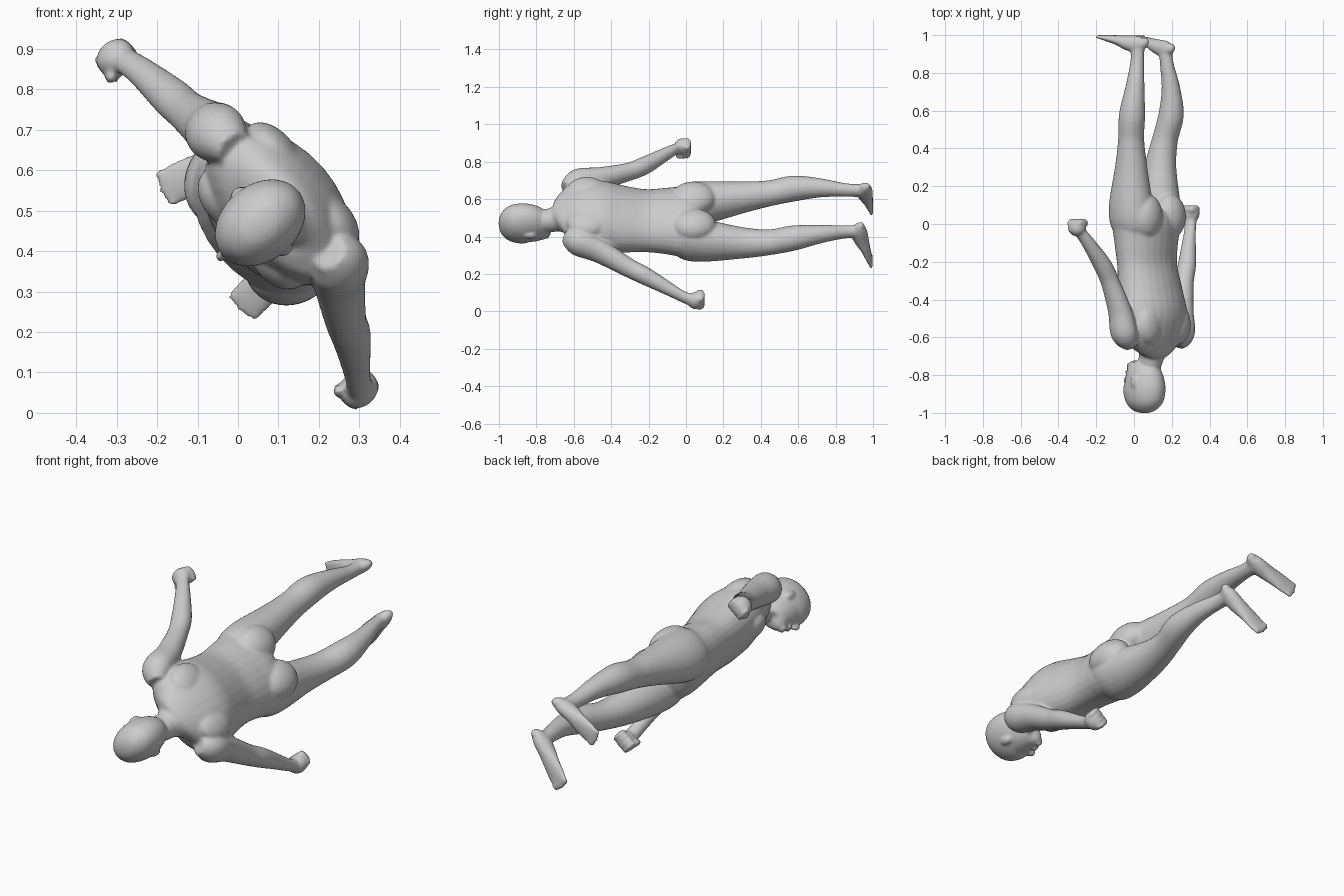
import bpy, bmesh, math
from mathutils import Vector, Matrix

# Body axes: U = across the shoulders, V = the way the face looks, Y = head to feet
U = Vector((-0.65, 0, 0.76)).normalized()
V = Vector((-0.76, 0, -0.65)).normalized()
Y = Vector((0, 1, 0))
bm = bmesh.new()


def spline(a, b, c, d, t):
    return 0.5 * (2 * b + (c - a) * t + (2 * a - 5 * b + 4 * c - d) * t * t
                  + (3 * b - a - 3 * c + d) * t ** 3)


def tube(sections, side=U, steps=5, n=28):
    """Closed smooth loft through (x, y, z, half width, half depth)."""
    s = [sections[0]] + list(sections) + [sections[-1]]
    pts = []
    for i in range(1, len(s) - 2):
        for k in range(steps):
            pts.append([spline(*(s[i + j][m] for j in (-1, 0, 1, 2)), k / steps)
                        for m in range(5)])
    pts.append(list(sections[-1]))
    rings = []
    for i, p in enumerate(pts):
        t = (Vector(pts[min(i + 1, len(pts) - 1)][:3])
             - Vector(pts[max(i - 1, 0)][:3])).normalized()
        a = (side - t * side.dot(t)).normalized()
        b = t.cross(a)
        rings.append([bm.verts.new(Vector(p[:3])
                      + a * max(p[3], .003) * math.cos(2 * math.pi * k / n)
                      + b * max(p[4], .003) * math.sin(2 * math.pi * k / n))
                      for k in range(n)])
    for r, q in zip(rings, rings[1:]):
        for k in range(n):
            bm.faces.new((r[k], r[(k + 1) % n], q[(k + 1) % n], q[k]))
    bm.faces.new(rings[0])
    bm.faces.new(rings[-1])


def blob(c, l, y, f, radii, ax=(U, Y, V)):
    """Ellipsoid offset from centre c by l across, y along and f forward."""
    pos = Vector(c) + U * l + Y * y + V * f
    m = Matrix([a * r for a, r in zip(ax, radii)]).transposed().to_4x4()
    m.translation = pos
    bmesh.ops.create_uvsphere(bm, u_segments=24, v_segments=14, radius=1, matrix=m)


# Torso and neck
tube([(.08, -.80, .48, .05, .05), (.085, -.74, .485, .062, .064),
      (.095, -.69, .495, .075, .068), (.105, -.65, .51, .15, .088),
      (.105, -.59, .515, .215, .118), (.10, -.48, .51, .22, .148),
      (.085, -.36, .495, .207, .142), (.07, -.22, .485, .193, .128),
      (.065, -.10, .483, .203, .138), (.065, 0, .48, .215, .145),
      (.065, .07, .48, .17, .12), (.065, .11, .48, .05, .05)])

# Chest, shoulder blades, buttocks
for s in (-1, 1):
    blob((.1, 0, .51), s * .095, -.47, .085, (.09, .09, .06))
    blob((.1, 0, .51), s * .11, -.53, -.075, (.09, .11, .055))
    blob((.065, 0, .48), s * .095, .04, -.085, (.095, .12, .075))

# Head
HEAD = Vector((.055, 0, .47))
tube([(*(HEAD + V * f + Y * y), w, d) for y, f, w, d in (
    (-1.002, 0, .008, .008), (-.99, 0, .045, .06), (-.95, 0, .08, .105),
    (-.89, 0, .094, .123), (-.83, .004, .09, .118), (-.77, .03, .073, .09),
    (-.738, .05, .05, .058), (-.725, .05, .01, .01))])
blob(HEAD, 0, -.83, .122, (.014, .027, .02))
blob(HEAD, 0, -.785, .112, (.027, .011, .012))
blob(HEAD, 0, -.75, .095, (.025, .02, .02))
for s in (-1, 1):
    blob(HEAD, s * .094, -.835, -.005, (.011, .033, .02))

# Legs
tube([(.01, -.07, .555, .07, .09), (-.005, 0, .57, .105, .125),
      (-.016, .1, .582, .108, .123), (-.015, .3, .61, .083, .088),
      (-.015, .45, .632, .069, .069), (-.01, .58, .657, .068, .07),
      (.005, .72, .66, .05, .052), (.017, .86, .648, .034, .038),
      (.02, .96, .645, .033, .04)])
tube([(.12, -.07, .405, .07, .09), (.135, 0, .39, .105, .125),
      (.132, .1, .378, .108, .12), (.14, .3, .366, .083, .086),
      (.165, .45, .37, .07, .067), (.197, .58, .393, .067, .067),
      (.195, .72, .413, .048, .05), (.173, .85, .425, .034, .038),
      (.165, .94, .425, .033, .038)])


# Feet
def foot(heel, toe, sole_heel, sole_toe):
    h, t = Vector((heel[0], 0, heel[1])), Vector((toe[0], 0, toe[1]))
    f = (t - h).normalized()
    side = f.cross(Y)
    sec = []
    for k, w, d in ((0, .008, .01), (.03, .026, .03), (.18, .036, .045),
                    (.38, .04, .04), (.58, .046, .027), (.78, .05, .018),
                    (.92, .045, .012), (.96, .02, .008)):
        sole = sole_heel + (sole_toe - sole_heel) * k
        sec.append((*(h.lerp(t, k) + Y * (sole - d)), w, d))
    tube(sec, side)
    for i in range(5):
        c = h.lerp(t, .95 - .012 * abs(i - 2)) + side * (.019 * (i - 2)) + Y * (sole_toe - .011)
        blob(c, 0, 0, 0, (.01, .011, .02), (side, Y, f))


foot((.062, .668), (-.19, .55), .997, 1.002)
foot((.20, .46), (.005, .255), .965, 1.0)

# Arms
tube([(-.01, -.64, .655, .04, .045), (-.05, -.58, .69, .068, .075),
      (-.075, -.46, .71, .058, .066), (-.125, -.31, .745, .047, .052),
      (-.165, -.22, .78, .047, .05), (-.235, -.11, .84, .035, .038),
      (-.275, -.055, .868, .028, .034), (-.30, -.02, .88, .03, .035)])
tube([(.225, -.64, .395, .04, .045), (.25, -.58, .37, .068, .075),
      (.252, -.46, .32, .06, .066), (.265, -.31, .235, .05, .053),
      (.28, -.22, .19, .047, .05), (.29, -.11, .13, .037, .039),
      (.297, -.03, .085, .028, .034), (.3, .03, .06, .03, .035)])

# Fists with curled fingers and thumb
for c, s in (((-.303, -.02, .879), 1), ((.30, .052, .057), -1)):
    blob(c, 0, 0, 0, (.043, .045, .05))
    for i in range(4):
        blob(c, -s * .008, .024, .024 * (i - 1.5), (.042, .026, .0145))
    blob(c, -s * .03, -.005, .04, (.016, .034, .016))

# Fuse everything into one smooth skin
bmesh.ops.recalc_face_normals(bm, faces=bm.faces[:])
mesh = bpy.data.meshes.new("human_body")
bm.to_mesh(mesh)
bm.free()
body = bpy.data.objects.new("human_body", mesh)
bpy.context.collection.objects.link(body)
remesh = body.modifiers.new("fuse", 'REMESH')
remesh.mode = 'VOXEL'
remesh.voxel_size = 0.0075
remesh.use_smooth_shade = True
soft = body.modifiers.new("soften", 'SMOOTH')
soft.factor = 0.5
soft.iterations = 7
